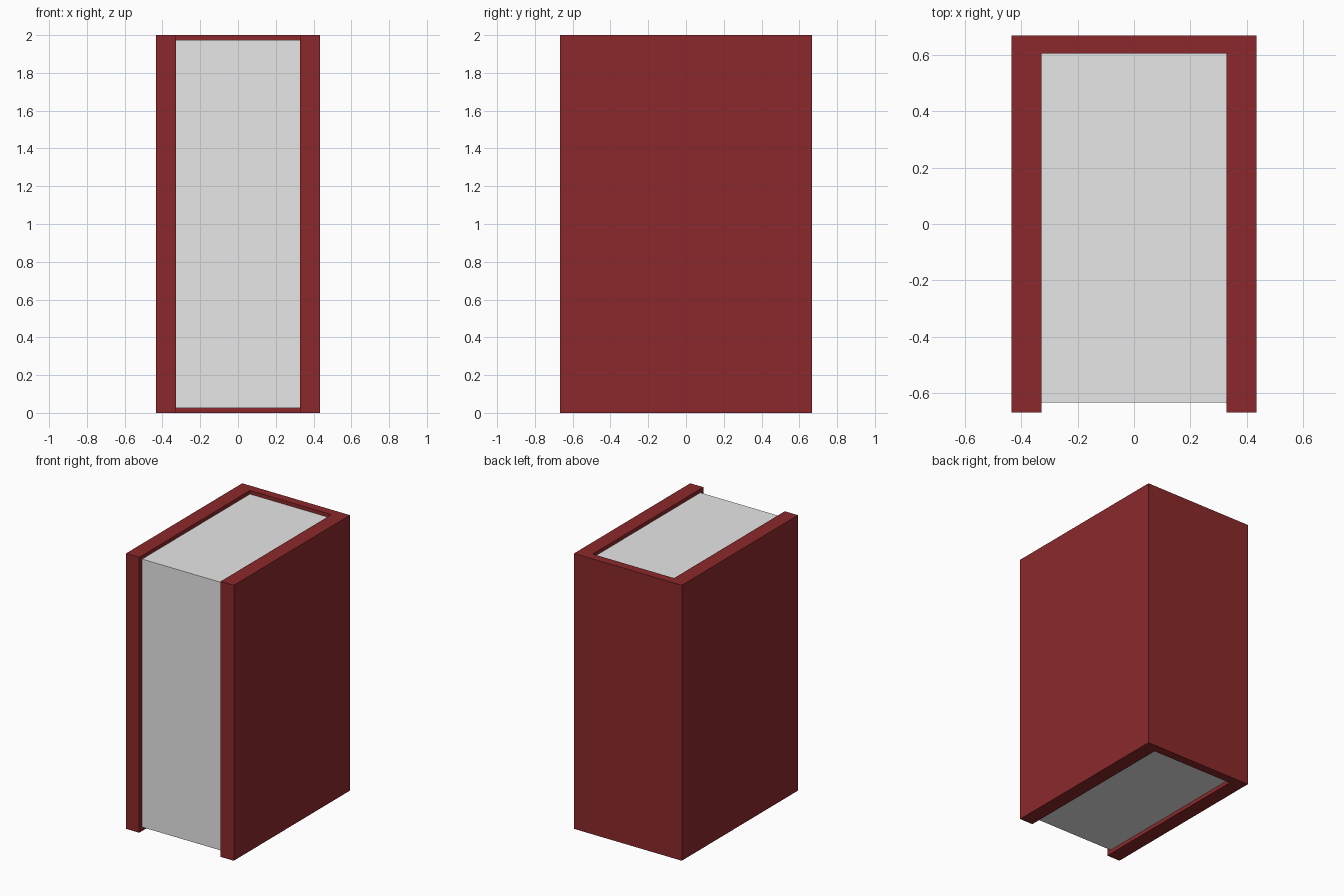
import bpy
import bmesh

if "Cube" in bpy.data.objects:
    bpy.data.objects.remove(bpy.data.objects["Cube"])


def material(name, rgb):
    m = bpy.data.materials.new(name)
    m.diffuse_color = (*rgb, 1.0)
    m.use_nodes = True
    m.node_tree.nodes["Principled BSDF"].inputs["Base Color"].default_value = m.diffuse_color
    return m


def prism(name, outline, z0, z1, mat):
    """Extrude a plan outline (counter-clockwise) from z0 to z1."""
    bm = bmesh.new()
    base = bm.faces.new([bm.verts.new((x, y, z0)) for x, y in outline])
    top = bmesh.ops.extrude_face_region(bm, geom=[base], use_keep_orig=True)["geom"]
    verts = [v for v in top if isinstance(v, bmesh.types.BMVert)]
    bmesh.ops.translate(bm, vec=(0, 0, z1 - z0), verts=verts)
    bmesh.ops.recalc_face_normals(bm, faces=bm.faces)
    mesh = bpy.data.meshes.new(name)
    bm.to_mesh(mesh)
    bm.free()
    mesh.materials.append(mat)
    obj = bpy.data.objects.new(name, mesh)
    bpy.context.collection.objects.link(obj)
    return obj


red = material("dark red cover", (0.26, 0.022, 0.024))
paper = material("light grey paper", (0.8, 0.8, 0.8))

W, D = 0.433, 0.667        # outer half width and half depth
w, spine = 0.327, 0.604    # inner half width and inner face of the spine

# U-shaped cover: two boards joined by the spine at the back
prism("book_cover",
      [(-W, -D), (-w, -D), (-w, spine), (w, spine),
       (w, -D), (W, -D), (W, D), (-W, D)], 0.0, 2.0, red)

# Page block, slightly recessed at top, bottom and front
prism("page_block",
      [(-w, -0.632), (w, -0.632), (w, spine), (-w, spine)], 0.027, 1.974, paper)
